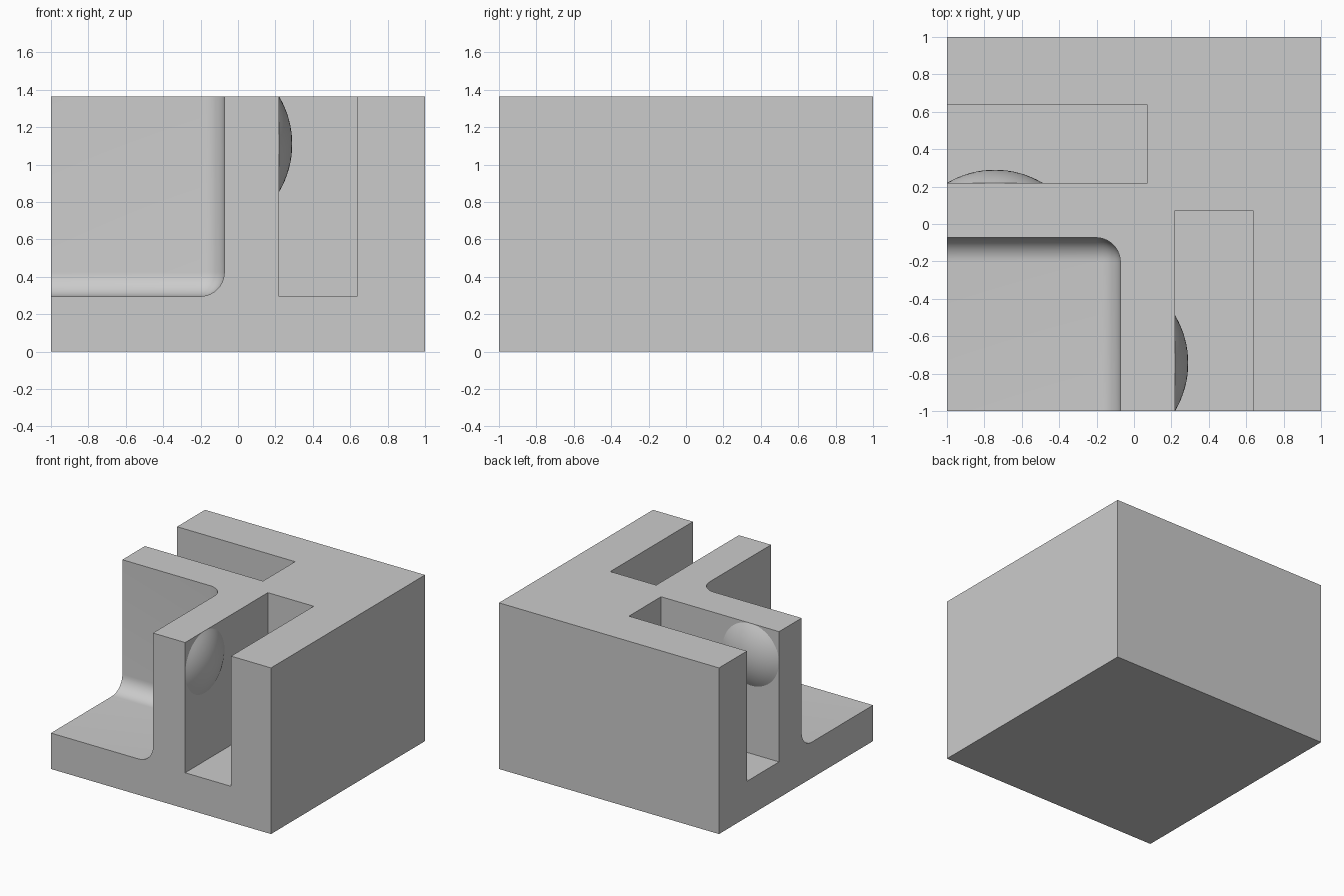
import bpy, bmesh
from math import radians, sin, cos, asin
from mathutils import Matrix, Vector

cube = bpy.data.objects.get("Cube")
if cube:
    bpy.data.objects.remove(cube, do_unlink=True)

HEIGHT, FLOOR = 1.365, 0.295
WALL_IN, WALL_OUT, SLOT_FAR, SLOT_END = -0.073, 0.22, 0.637, 0.073

grey = bpy.data.materials.new("light grey")
grey.use_nodes = True
GREY = (0.6, 0.6, 0.6, 1)
grey.diffuse_color = GREY
grey.node_tree.nodes["Principled BSDF"].inputs["Base Color"].default_value = GREY


def add_object(name, bm):
    bmesh.ops.recalc_face_normals(bm, faces=bm.faces)
    mesh = bpy.data.meshes.new(name)
    bm.to_mesh(mesh)
    bm.free()
    mesh.materials.append(grey)
    obj = bpy.data.objects.new(name, mesh)
    bpy.context.collection.objects.link(obj)
    return obj


def box(name, low, high, fillet=0):
    """Box between two corners; a fillet rounds the edges at its inner corner."""
    low, high = Vector(low), Vector(high)
    bm = bmesh.new()
    bmesh.ops.create_cube(bm, size=1)
    bmesh.ops.scale(bm, vec=high - low, verts=bm.verts)
    bmesh.ops.translate(bm, vec=(low + high) / 2, verts=bm.verts)
    if fillet:
        corner = Vector((high.x, high.y, low.z))
        vert = min(bm.verts, key=lambda v: (v.co - corner).length)
        bmesh.ops.bevel(bm, geom=list(vert.link_edges), offset=fillet,
                        segments=10, profile=0.5, affect='EDGES')
    return add_object(name, bm)


def shade(obj):
    bpy.ops.object.select_all(action='DESELECT')
    bpy.context.view_layer.objects.active = obj
    obj.select_set(True)
    bpy.ops.object.shade_smooth_by_angle(angle=radians(30))


# Block with a filleted corner pocket and two open slots
block = box("block", (-1, -1, 0), (1, 1, HEIGHT))
cutters = [
    box("pocket_cutter", (-1.5, -1.5, FLOOR), (WALL_IN, WALL_IN, 2), 0.13),
    box("front_slot_cutter", (WALL_OUT, -1.5, FLOOR), (SLOT_FAR, SLOT_END, 2)),
    box("side_slot_cutter", (-1.5, WALL_OUT, FLOOR), (SLOT_END, SLOT_FAR, 2)),
]
bpy.context.view_layer.objects.active = block
for cutter in cutters:
    cut = block.modifiers.new(cutter.name, 'BOOLEAN')
    cut.operation, cut.solver, cut.object = 'DIFFERENCE', 'EXACT', cutter
    bpy.ops.object.modifier_apply(modifier=cut.name)
    bpy.data.objects.remove(cutter, do_unlink=True)
shade(block)


def bump(name, matrix):
    """Shallow spherical cap, revolved from an arc about z."""
    radius, rim, steps = 0.5, 0.255, 8
    sweep = asin(rim / radius)
    base = radius * cos(sweep)
    bm = bmesh.new()
    arc = [bm.verts.new((radius * sin(sweep * i / steps), 0,
                         radius * cos(sweep * i / steps) - base))
           for i in range(steps + 1)]
    edges = [bm.edges.new(pair) for pair in zip(arc, arc[1:])]
    bmesh.ops.spin(bm, geom=arc + edges, cent=(0, 0, 0), axis=(0, 0, 1),
                   angle=radians(360), steps=48)
    bmesh.ops.remove_doubles(bm, verts=bm.verts, dist=0.0005)
    rim_edges = [e for e in bm.edges if e.is_boundary]
    bmesh.ops.holes_fill(bm, edges=rim_edges, sides=0)
    bm.transform(matrix)
    shade(add_object(name, bm))


# Locating bumps on the slot sides of the two thin walls
BUMP_Z = HEIGHT - 0.256
bump("front_slot_bump", Matrix.Translation((WALL_OUT, -0.744, BUMP_Z))
     @ Matrix.Rotation(radians(90), 4, 'Y'))
bump("side_slot_bump", Matrix.Translation((-0.744, WALL_OUT, BUMP_Z))
     @ Matrix.Rotation(radians(-90), 4, 'X'))
